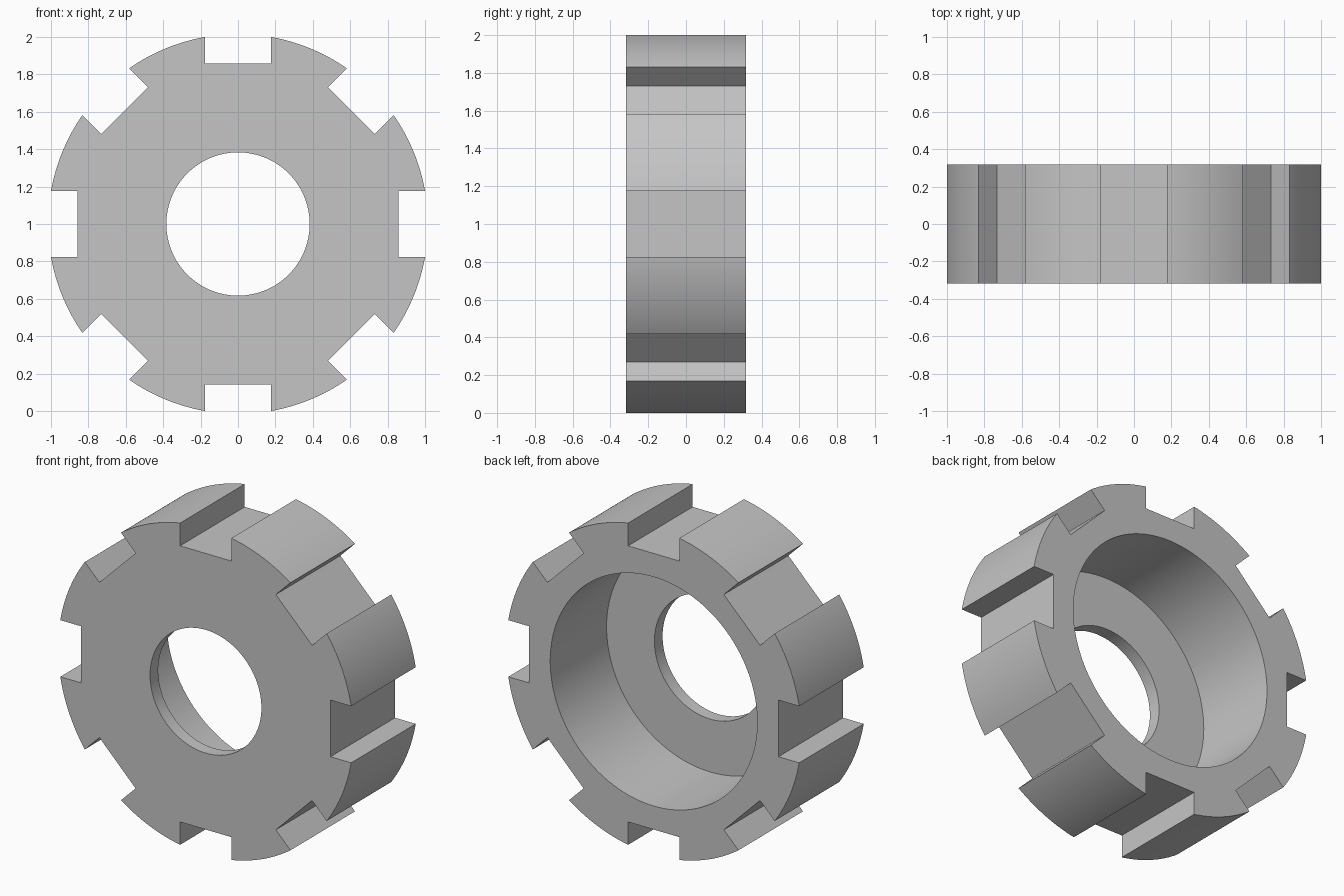
import bpy, bmesh, math
from mathutils import Matrix, Vector

if "Cube" in bpy.data.objects:
    bpy.data.objects.remove(bpy.data.objects["Cube"])

OUTER, BORE, HOLE = 1.0155, 0.712, 0.383   # radii
HALF = 0.317                               # half thickness
WALL = 0.08                                # front wall thickness
SLOTS, SLOT_WIDTH, SLOT_FLOOR = 8, 0.352, 0.858
SEGMENTS = 128

grey = bpy.data.materials.new("light_grey")
grey.use_nodes = True
colour = (0.56, 0.56, 0.56, 1)
grey.diffuse_color = colour
grey.node_tree.nodes["Principled BSDF"].inputs["Base Color"].default_value = colour


def make_object(name, bm):
    bmesh.ops.recalc_face_normals(bm, faces=bm.faces)
    mesh = bpy.data.meshes.new(name)
    bm.to_mesh(mesh)
    bm.free()
    obj = bpy.data.objects.new(name, mesh)
    obj.location.z = 1
    mesh.materials.append(grey)
    bpy.context.collection.objects.link(obj)
    return obj


# Ring body: section turned around the y axis, with a wide bore open at the back
floor = -HALF + WALL
section = [(OUTER, -HALF), (OUTER, HALF), (BORE, HALF),
           (BORE, floor), (HOLE, floor), (HOLE, -HALF)]
bm = bmesh.new()
verts = [bm.verts.new((r, y, 0)) for r, y in section]
edges = [bm.edges.new((verts[i - 1], verts[i])) for i in range(len(verts))]
bmesh.ops.spin(bm, geom=verts + edges, cent=(0, 0, 0), axis=(0, 1, 0),
               angle=math.tau, steps=SEGMENTS, use_merge=True)
bmesh.ops.remove_doubles(bm, verts=bm.verts, dist=0.0001)
ring = make_object("slotted_ring", bm)

# Slot cutters: one box for each rim slot
bm = bmesh.new()
depth = 0.4
for i in range(SLOTS):
    turn = Matrix.Rotation(math.tau * i / SLOTS, 4, 'Y')
    shift = Matrix.Translation((SLOT_FLOOR + depth / 2, 0, 0))
    size = Matrix.Diagonal(Vector((depth, 1, SLOT_WIDTH, 1)))
    bmesh.ops.create_cube(bm, size=1, matrix=turn @ shift @ size)
cutter = make_object("slot_cutter", bm)
cutter.hide_render = True

# Cut the slots, then drop the cutter
cut = ring.modifiers.new("slots", 'BOOLEAN')
cut.operation = 'DIFFERENCE'
cut.solver = 'EXACT'
cut.object = cutter
bpy.ops.object.select_all(action='DESELECT')
bpy.context.view_layer.objects.active = ring
ring.select_set(True)
bpy.ops.object.modifier_apply(modifier=cut.name)
bpy.data.objects.remove(cutter)

bpy.ops.object.shade_smooth_by_angle(angle=math.radians(20))
